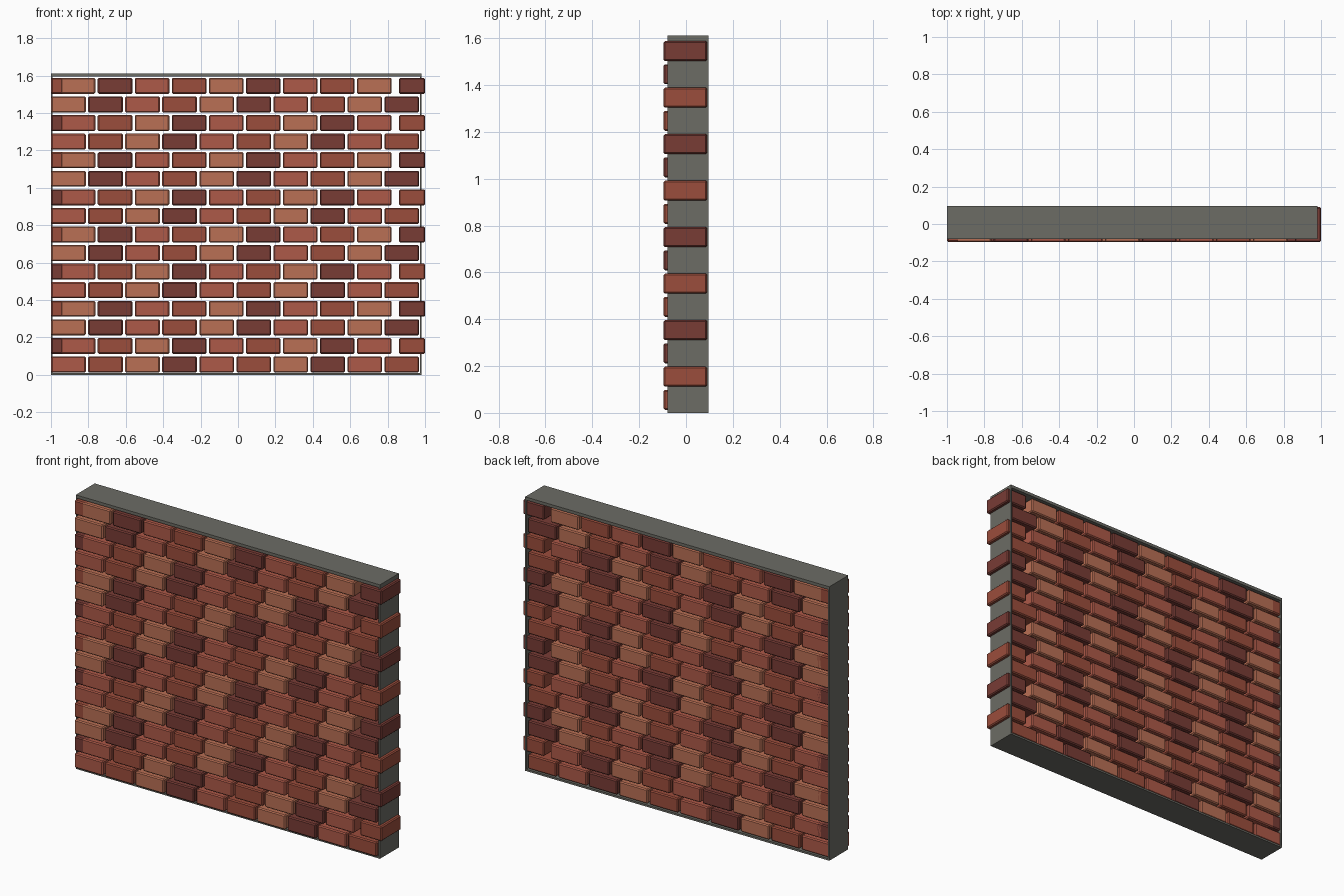
import bpy

if "Cube" in bpy.data.objects:
    bpy.data.objects.remove(bpy.data.objects["Cube"])

PITCH_X, BRICK_W = 0.198, 0.185
PITCH_Z, BRICK_H = 0.0993, 0.085
Y0, Y1 = -0.096, 0.090        # brick depth range
ROWS = 16


def material(name, rgb):
    m = bpy.data.materials.new(name)
    m.diffuse_color = (*rgb, 1)
    m.use_nodes = True
    m.node_tree.nodes["Principled BSDF"].inputs["Base Color"].default_value = m.diffuse_color
    return m


TONES = [material("brick_red", (0.42, 0.10, 0.065)),
         material("brick_brown", (0.33, 0.075, 0.045)),
         material("brick_light", (0.49, 0.16, 0.09)),
         material("brick_dark", (0.19, 0.045, 0.036))]
GREY = material("mortar_grey", (0.15, 0.15, 0.13))


def box(name, x0, x1, y0, y1, z0, z1, mat, bevel=0):
    xs, ys, zs = (x0, x1), (y0, y1), (z0, z1)
    verts = [(x, y, z) for x in xs for y in ys for z in zs]
    faces = [(0, 1, 3, 2), (4, 6, 7, 5), (0, 4, 5, 1),
             (2, 3, 7, 6), (0, 2, 6, 4), (1, 5, 7, 3)]
    me = bpy.data.meshes.new(name)
    me.from_pydata(verts, [], faces)
    me.materials.append(mat)
    ob = bpy.data.objects.new(name, me)
    bpy.context.collection.objects.link(ob)
    if bevel:
        mod = ob.modifiers.new("bevel", 'BEVEL')
        mod.width = bevel
        mod.segments = 1
    return ob


def brick(row, i, x0, x1, y0=Y0):
    z = 0.013 + row * PITCH_Z
    tone = TONES[(i + 2 * (row // 2)) % 4]
    box(f"brick_{row}_{i}", x0, x1, y0, Y1, z, z + BRICK_H, tone, 0.006)


# Courses of bricks running through the wall, with open joints
for row in range(ROWS):
    if row % 2 == 0:
        for i in range(10):
            x = -0.999 + i * PITCH_X
            brick(row, i, x, min(x + BRICK_W, 0.974))
    else:
        for i in range(9):
            x = -0.948 + i * PITCH_X
            brick(row, i, x, x + BRICK_W)
        # cut bricks closing both ends
        brick(row, -1, -0.999, -0.914, Y0 + 0.0005)
        brick(row, 9, 0.861, 1.0)

# Grey frame around the bricks, open front and back
FY = (-0.080, 0.096)
box("frame_bottom", -1, 0.98, *FY, 0, 0.011, GREY)
box("frame_top", -1, 0.98, *FY, 1.594, 1.612, GREY)
box("frame_left", -1, -0.992, *FY, 0.011, 1.594, GREY)
box("frame_right", 0.972, 0.98, *FY, 0.011, 1.594, GREY)
